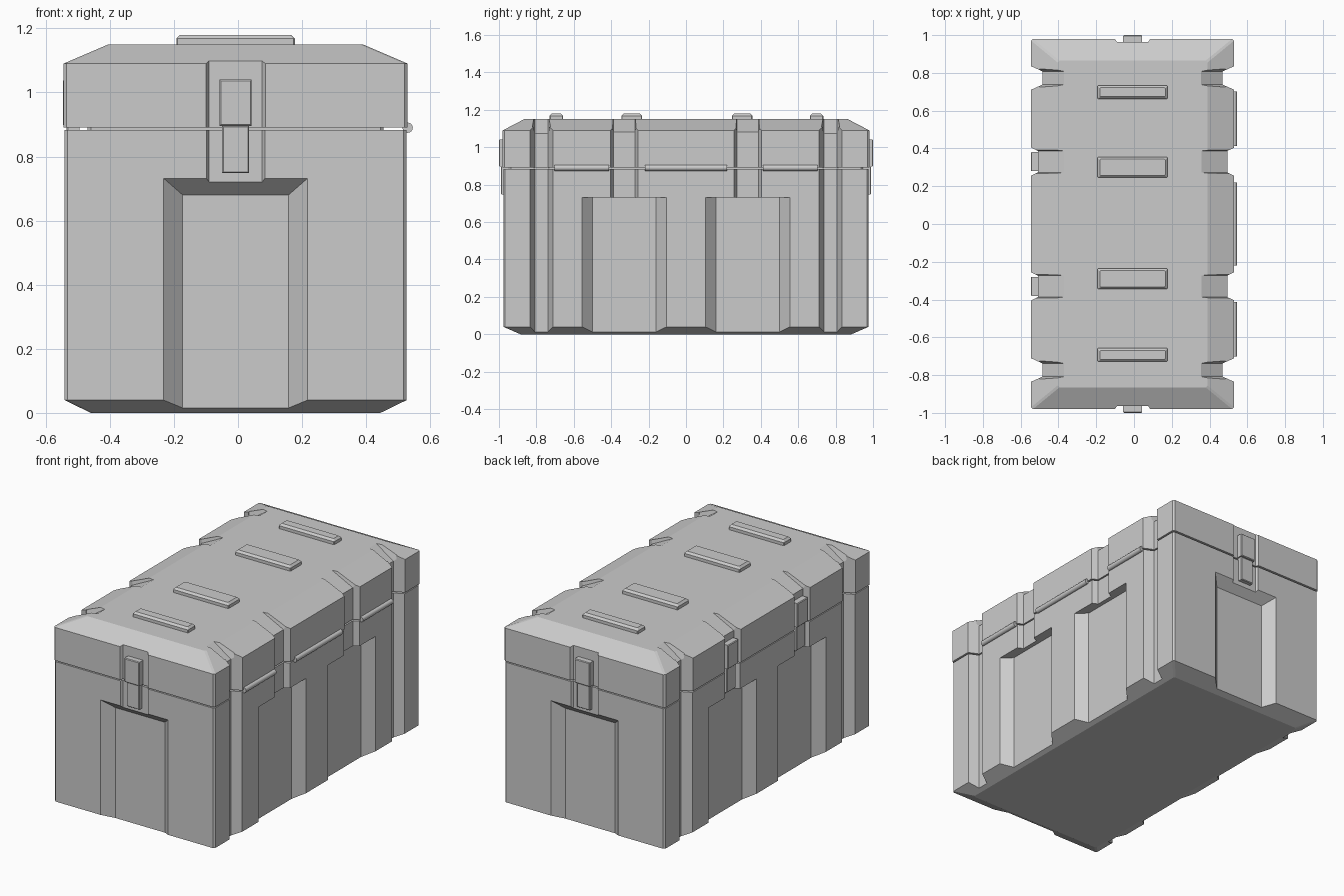
import bpy, bmesh, math
from mathutils import Vector

cube = bpy.data.objects.get("Cube")
if cube:
    bpy.data.objects.remove(cube, do_unlink=True)

CX, W, L = -0.0075, 0.537, 0.98     # centre line, half width, half length
TOP, EDGE, SEAM = 1.15, 1.09, 0.887

grey = bpy.data.materials.new("case_grey")
grey.use_nodes = True
grey.diffuse_color = (0.6, 0.6, 0.6, 1)
grey.node_tree.nodes["Principled BSDF"].inputs["Base Color"].default_value = (0.6, 0.6, 0.6, 1)


def hull(name, points):
    """Convex solid around the given points."""
    bm = bmesh.new()
    for p in points:
        bm.verts.new(p)
    res = bmesh.ops.convex_hull(bm, input=bm.verts)
    loose = [v for v in bm.verts if not v.link_faces]
    bmesh.ops.delete(bm, geom=loose, context='VERTS')
    bmesh.ops.dissolve_limit(bm, angle_limit=0.01, verts=bm.verts, edges=bm.edges)
    bmesh.ops.recalc_face_normals(bm, faces=bm.faces)
    mesh = bpy.data.meshes.new(name)
    bm.to_mesh(mesh)
    bm.free()
    mesh.materials.append(grey)
    ob = bpy.data.objects.new(name, mesh)
    bpy.context.scene.collection.objects.link(ob)
    return ob


def ring(z, hx, hy, cut=0.01, cx=CX, cy=0.0):
    """Rectangle with clipped corners at height z."""
    pts = []
    for sx in (-1, 1):
        for sy in (-1, 1):
            pts.append((cx + sx * hx, cy + sy * (hy - cut), z))
            pts.append((cx + sx * (hx - cut), cy + sy * hy, z))
    return pts


def on_side(side, u, d, z):
    """Point on a wall: u along it, d inwards, z up."""
    axis, s = side
    if axis == 'x':
        return (CX + s * (W - d), u, z)
    return (CX + u, s * (L - d), z)


def recess(side, u, opening, floor, depth, low, high, high_floor=None):
    """Cutter for a pocket that narrows towards its floor."""
    out = -0.05
    k = (opening - floor) / depth
    kz = (high - (high_floor or high)) / depth
    pts = []
    for d in (out, depth):
        half, top = opening - k * d, high - kz * d
        for s in (-1, 1):
            pts += [on_side(side, u + s * half, d, low), on_side(side, u + s * half, d, top)]
    return hull("recess_cutter", pts)


def roof_notch(side, u, opening, floor, depth, z):
    """Cutter that carries a wall groove over the sloping lid edge."""
    pts = []
    for lift, half in ((0, floor), (0.1, opening * 2 - floor)):
        for d, zz in ((depth - 0.015, z - 0.006), (0.175, TOP + 0.001)):
            for s in (-1, 1):
                pts.append(on_side(side, u + s * half, d, zz + lift))
    return hull("notch_cutter", pts)


# Body and lid shells
body = hull("case_body", ring(0, W - 0.085, L - 0.095) + ring(0.04, W - 0.003, L - 0.003)
            + ring(SEAM - 0.004, W - 0.003, L - 0.003))
lid = hull("case_lid", ring(SEAM + 0.004, W, L) + ring(EDGE, W, L)
           + ring(TOP, W - 0.14, L - 0.115))
hull("seam_core", ring(SEAM - 0.05, W - 0.075, L - 0.035) + ring(SEAM + 0.05, W - 0.075, L - 0.035))

# Grooves and pockets
cutters = []
for s in (-1, 1):
    side, end = ('x', s), ('y', s)
    for t in (-1, 1):
        cutters += [
            recess(side, t * 0.773, 0.062, 0.035, 0.06, -0.1, 1.3),
            roof_notch(side, t * 0.773, 0.05, 0.035, 0.06, 1.07),
            recess(side, t * 0.33, 0.074, 0.057, 0.035, 0.6, 1.3),
            roof_notch(side, t * 0.33, 0.068, 0.057, 0.035, 1.08),
            recess(side, t * 0.33, 0.23, 0.17, 0.06, -0.1, 0.732, 0.73),
        ]
    cutters += [
        recess(end, 0, 0.228, 0.165, 0.06, -0.1, 0.735, 0.68),
        recess(end, 0, 0.093, 0.083, 0.016, 0.6, 1.3),
    ]

for shell in (body, lid):
    for c in cutters:
        mod = shell.modifiers.new("cut", 'BOOLEAN')
        mod.operation = 'DIFFERENCE'
        mod.solver = 'EXACT'
        mod.object = c
bpy.context.view_layer.update()
graph = bpy.context.evaluated_depsgraph_get()
for shell in (body, lid):
    mesh = bpy.data.meshes.new_from_object(shell.evaluated_get(graph))
    shell.modifiers.clear()
    shell.data = mesh
    mesh.materials.clear()
    mesh.materials.append(grey)
    for p in mesh.polygons:
        p.material_index = 0
        p.use_smooth = False
for c in cutters:
    bpy.data.objects.remove(c, do_unlink=True)


# Stacking bars on the lid
for y, half in ((-0.693, 0.036), (-0.29, 0.055), (0.3, 0.055), (0.698, 0.036)):
    hull("lid_bar", ring(TOP - 0.01, 0.185, half, 0.004, cy=y)
         + ring(TOP + 0.018, 0.185, half, 0.004, cy=y)
         + ring(TOP + 0.03, 0.173, half - 0.012, 0.004, cy=y))


def plate(name, side, u, half, low, high, d_out, d_in):
    """Thin block on a wall with a slightly eased face."""
    e = 0.004
    pts = []
    for d, inset in ((d_in, 0), (d_out + e, 0), (d_out, e)):
        for s in (-1, 1):
            for z in (low + inset, high - inset):
                pts.append(on_side(side, u + s * (half - inset), d, z))
    return hull(name, pts)


# Latches on both ends and on the right wall
for s in (-1, 1):
    plate("end_latch", ('y', s), 0, 0.05, 0.896, 1.04, -0.02, 0.03)
    plate("end_catch", ('y', s), 0, 0.042, 0.748, 0.896, -0.01, 0.03)
    plate("side_latch", ('x', -1), s * 0.33, 0.05, 0.896, 1.04, -0.002, 0.05)
    plate("side_catch", ('x', -1), s * 0.33, 0.042, 0.748, 0.896, 0.01, 0.05)

# Hinge barrels along the left wall
for y, length in ((-0.557, 0.29), (0, 0.44), (0.557, 0.29)):
    bpy.ops.mesh.primitive_cylinder_add(vertices=16, radius=0.016, depth=length,
                                        location=(CX + W, y, 0.89),
                                        rotation=(math.pi / 2, 0, 0))
    barrel = bpy.context.object
    barrel.name = "hinge_barrel"
    barrel.data.materials.append(grey)
    bpy.ops.object.shade_smooth_by_angle(angle=math.radians(40))
